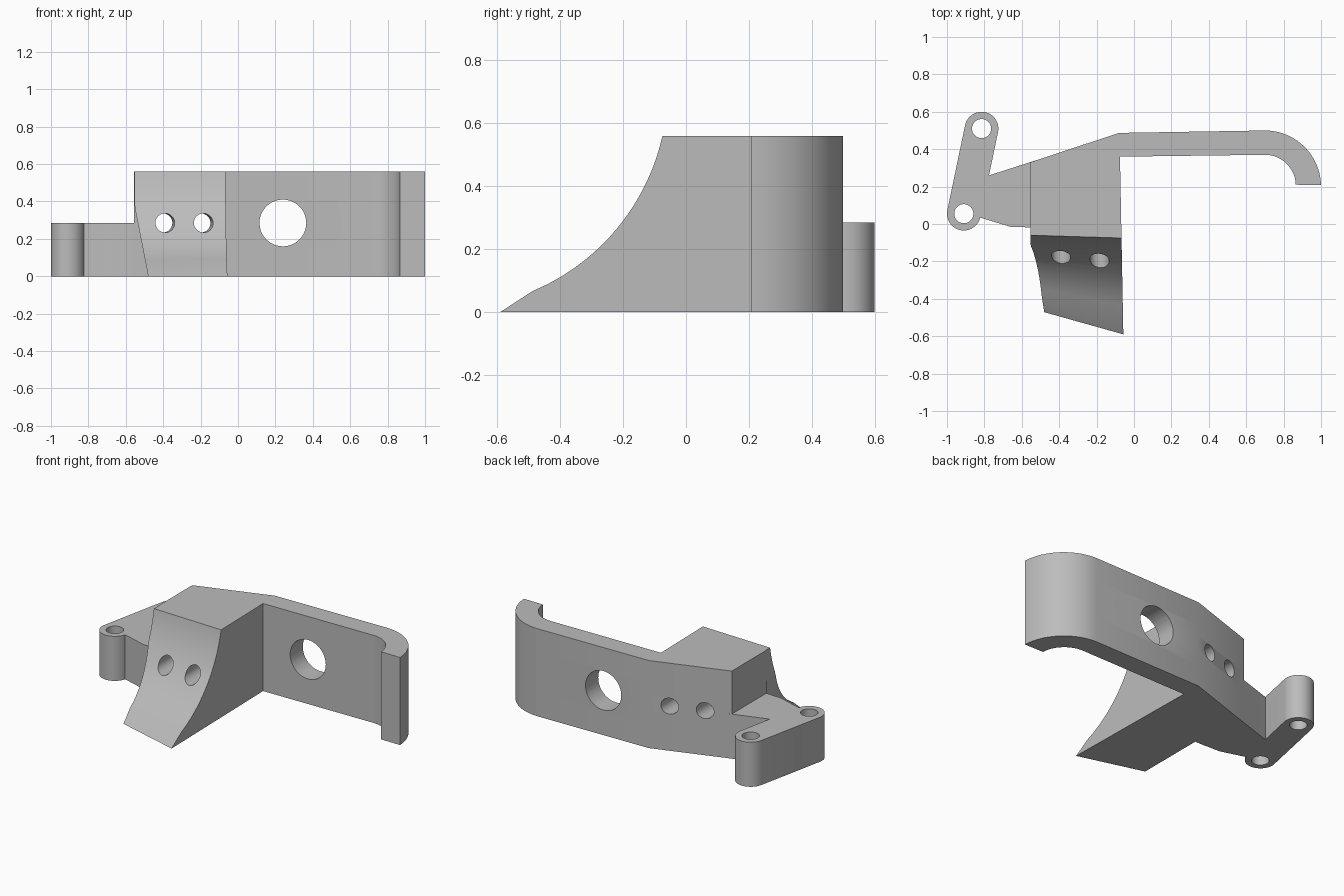
import bpy, bmesh
from math import sin, cos, pi, radians, sqrt, atan2

cube = bpy.data.objects.get("Cube")
if cube:
    bpy.data.objects.remove(cube, do_unlink=True)

HEIGHT, LOW = 0.56, 0.285

grey = bpy.data.materials.new("plain grey")
grey.use_nodes = True
colour = (0.5, 0.5, 0.5, 1)
grey.diffuse_color = colour
grey.node_tree.nodes["Principled BSDF"].inputs["Base Color"].default_value = colour


def loft(name, slices):
    """Solid from stacked outlines of equal point count."""
    bm = bmesh.new()
    rings = [[bm.verts.new(p) for p in s] for s in slices]
    for low, high in zip(rings, rings[1:]):
        for i in range(len(low)):
            j = (i + 1) % len(low)
            bm.faces.new((low[i], low[j], high[j], high[i]))
    bm.faces.new(rings[0][::-1])
    bm.faces.new(rings[-1])
    bmesh.ops.recalc_face_normals(bm, faces=bm.faces)
    mesh = bpy.data.meshes.new(name)
    bm.to_mesh(mesh)
    bm.free()
    obj = bpy.data.objects.new(name, mesh)
    bpy.context.collection.objects.link(obj)
    mesh.materials.append(grey)
    return obj


def prism(name, outline, z0, z1):
    return loft(name, [[(x, y, z) for x, y in outline] for z in (z0, z1)])


def arc(cx, cy, r, a0, a1, n=20):
    return [(cx + r * cos(a0 + (a1 - a0) * i / n), cy + r * sin(a0 + (a1 - a0) * i / n))
            for i in range(n + 1)]


def cut_or_join(target, other, operation):
    mod = target.modifiers.new(operation.lower(), 'BOOLEAN')
    mod.operation, mod.solver, mod.object = operation, 'EXACT', other
    bpy.context.view_layer.objects.active = target
    bpy.ops.object.modifier_apply(modifier=mod.name)
    bpy.data.objects.remove(other, do_unlink=True)


# Main body: hooked wall plus block with concave sloping front
def front_y(z):
    if z < 0.065:
        return -0.59 + 0.1 * z / 0.065
    return -0.761 + sqrt(0.703 ** 2 - (z - 0.7136) ** 2)


def body_slice(z):
    yr = front_y(z)
    xr = -0.075 + 0.019 * (0.36 - yr)
    xl = max(-0.553, -0.48 - 0.195 * z)
    shrink = 1 - 0.2 * (xr - xl) / 0.42
    yl = -0.06 + (yr + 0.075) * shrink
    outline = [(-0.555, 0.33), (-0.08, 0.487)]
    outline += arc(0.7, 0.2, 0.3, pi / 2, 0.03)
    outline += arc(0.7, 0.205, 0.165, 0.03, pi / 2)
    outline += [(-0.075, 0.36), (xr, yr), (xl, yl), (xl, -0.02), (-0.555, -0.02)]
    return [(x, y, z) for x, y in outline]


levels = [0, 0.065] + [0.065 + (HEIGHT - 0.065) * i / 20 for i in range(1, 21)]
body = loft("bracket_body", [body_slice(z) for z in levels])

# Low side plate and the two-ended link at its tip
plate = prism("side_plate", [(-0.86, 0.233), (-0.775, 0.26), (-0.5, 0.348), (-0.5, -0.02),
                             (-0.66, -0.015), (-0.825, 0.035), (-0.9, 0.06)], 0, LOW)
ends = [(-0.815, 0.51), (-0.91, 0.055)]
lean = atan2(ends[0][1] - ends[1][1], ends[0][0] - ends[1][0])
link = prism("end_link", arc(*ends[0], 0.09, lean - pi / 2, lean + pi / 2)
             + arc(*ends[1], 0.09, lean + pi / 2, lean + 3 * pi / 2), 0, LOW)
cut_or_join(plate, link, 'UNION')
cut_or_join(body, plate, 'UNION')


# Through holes
def drill(x, y, z, r, rotation=(0, 0, 0)):
    bpy.ops.mesh.primitive_cylinder_add(vertices=48, radius=r, depth=2,
                                        location=(x, y, z), rotation=rotation)
    cutter = bpy.context.object
    cutter.hide_render = True
    cutter.data.materials.append(grey)
    cut_or_join(body, cutter, 'DIFFERENCE')


for x, y in ends:
    drill(x, y, 0.1, 0.051)
for x in (-0.39, -0.185):
    drill(x, -0.18, LOW, 0.051, (pi / 2, 0, radians(1.2)))
drill(0.24, 0.43, LOW, 0.125, (pi / 2, 0, 0))

# Smooth curves, sharp corners
bpy.ops.object.select_all(action='DESELECT')
body.select_set(True)
bpy.context.view_layer.objects.active = body
bpy.ops.object.shade_smooth_by_angle(angle=radians(25))
